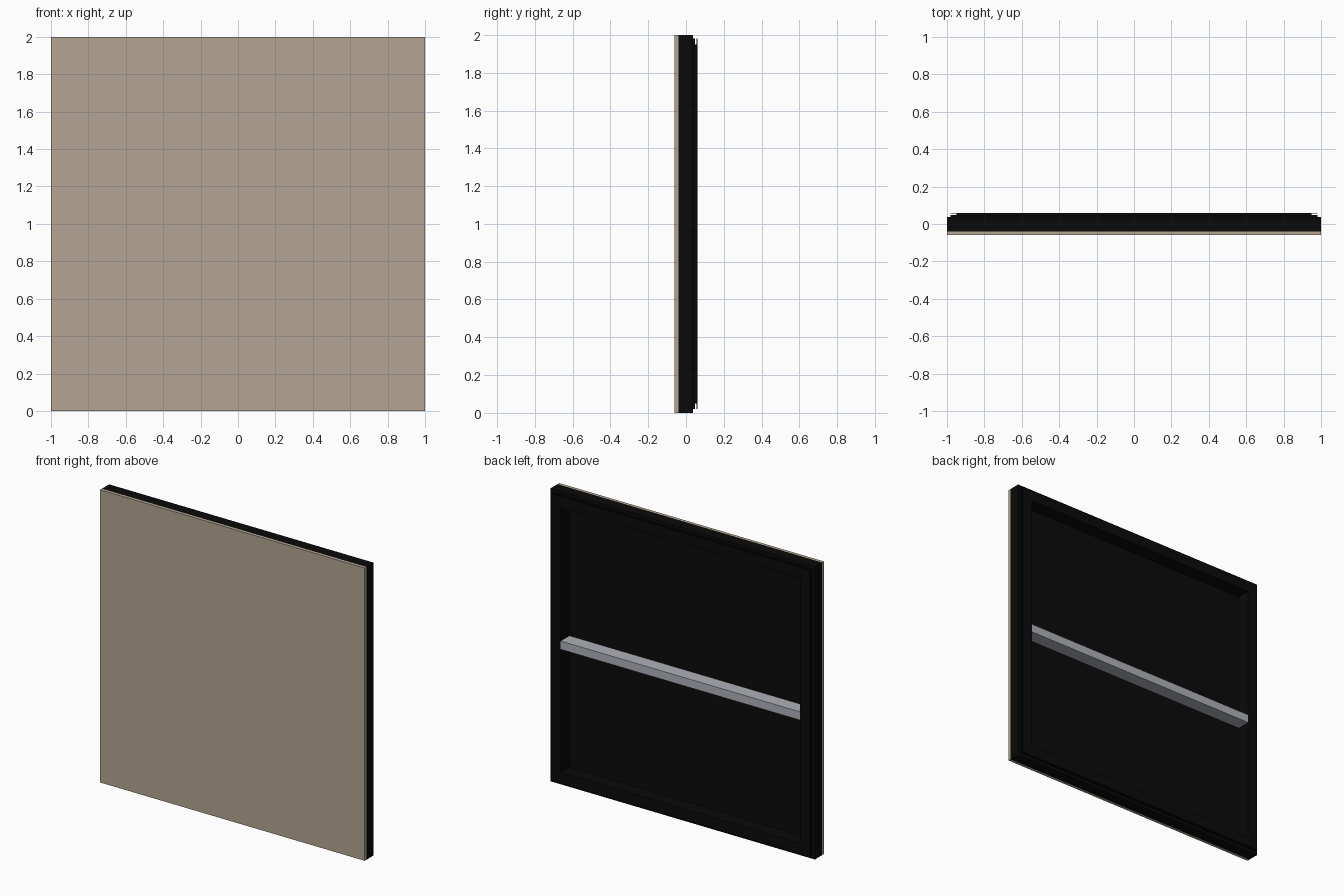
import bpy, bmesh

if "Cube" in bpy.data.objects:
    bpy.data.objects.remove(bpy.data.objects["Cube"])


def material(name, rgb):
    m = bpy.data.materials.new(name)
    m.diffuse_color = (*rgb, 1)
    m.use_nodes = True
    m.node_tree.nodes["Principled BSDF"].inputs["Base Color"].default_value = m.diffuse_color
    return m


def finish(name, bm, mat):
    bmesh.ops.recalc_face_normals(bm, faces=bm.faces[:])
    me = bpy.data.meshes.new(name)
    bm.to_mesh(me)
    bm.free()
    me.materials.append(mat)
    ob = bpy.data.objects.new(name, me)
    bpy.context.collection.objects.link(ob)
    return ob


def box(name, x, y, z, mat):
    bm = bmesh.new()
    bmesh.ops.create_cube(bm, size=1)
    for v in bm.verts:
        for i, (lo, hi) in enumerate((x, y, z)):
            v.co[i] = lo if v.co[i] < 0 else hi
    return finish(name, bm, mat)


def square_frame(name, profile, mat):
    """Sweep a (half-width, y) profile round a mitred square."""
    bm = bmesh.new()
    corners = [(-1, -1), (1, -1), (1, 1), (-1, 1)]
    rings = [[bm.verts.new((sx * r, y, 1 + sz * r)) for r, y in profile]
             for sx, sz in corners]
    n = len(profile)
    for c in range(4):
        a, b = rings[c], rings[(c + 1) % 4]
        for i in range(n):
            j = (i + 1) % n
            bm.faces.new((a[i], a[j], b[j], b[i]))
    return finish(name, bm, mat)


tan = material("tan fabric", (0.456, 0.376, 0.292))
black = material("black frame", (0.003, 0.003, 0.003))
grey = material("grey metal", (0.42, 0.44, 0.48))

# Front panel and its dark backing
box("front_panel", (-1, 1), (-0.06, -0.04), (0, 2), tan)
box("backing_sheet", (-0.91, 0.91), (-0.04, -0.034), (0.09, 1.91), black)

# Mitred frame with a stepped outer groove and a thin rear lip
square_frame("frame", [
    (1.0, -0.04), (1.0, 0.037), (0.98, 0.037), (0.98, 0.047),
    (0.95, 0.047), (0.95, 0.056), (0.98, 0.056), (0.98, 0.06),
    (0.905, 0.06), (0.905, -0.04)], black)

# Horizontal brace across the back
box("cross_brace", (-0.905, 0.905), (-0.034, 0.06), (0.935, 0.992), grey)
